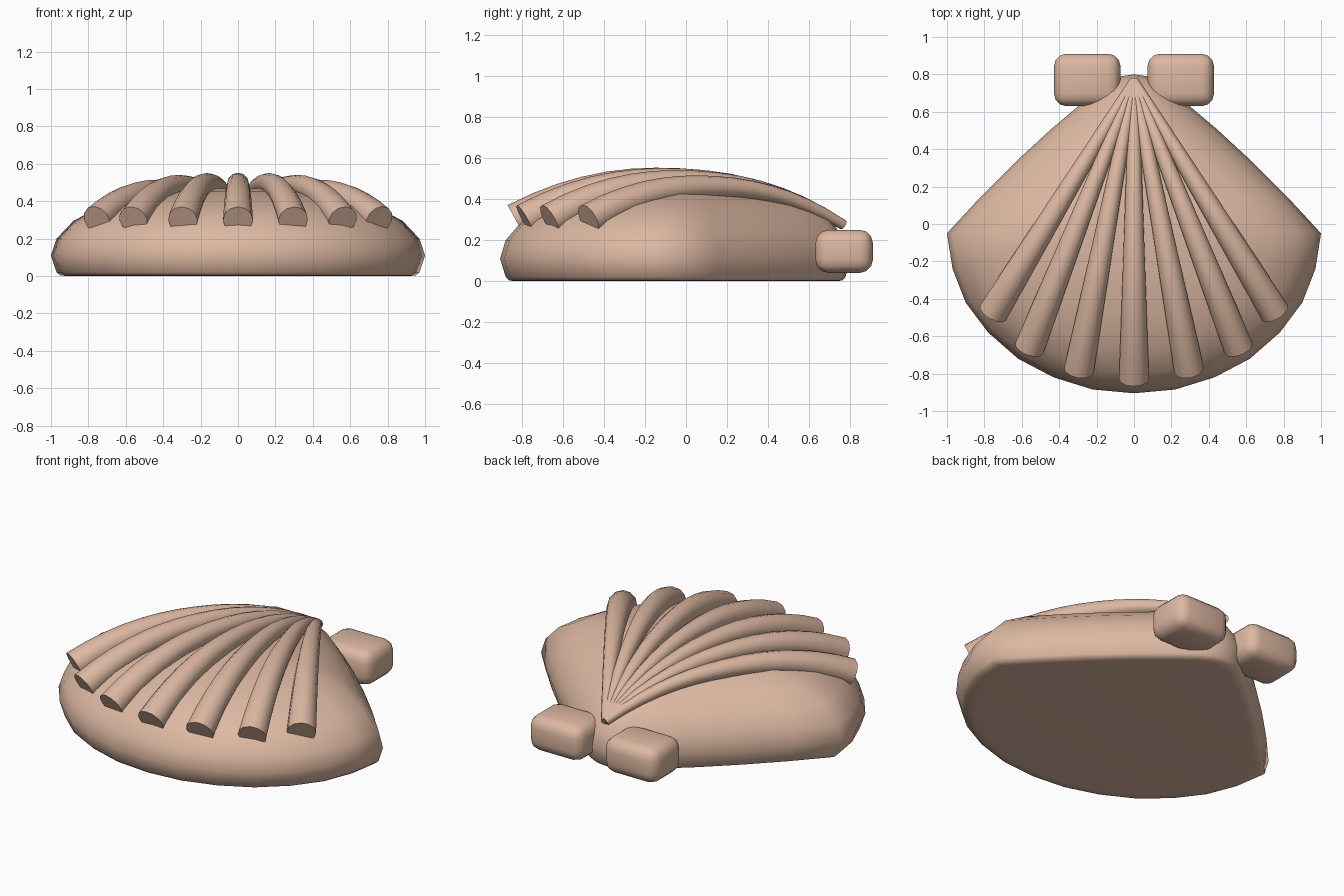
import bpy, bmesh, math
from mathutils import Vector

if "Cube" in bpy.data.objects:
    bpy.data.objects.remove(bpy.data.objects["Cube"])

tan = bpy.data.materials.new("shell_tan")
tan.diffuse_color = (0.72, 0.48, 0.36, 1)
tan.use_nodes = True
tan.node_tree.nodes["Principled BSDF"].inputs["Base Color"].default_value = tan.diffuse_color


def finish(name, bm, angle):
    bmesh.ops.recalc_face_normals(bm, faces=bm.faces)
    me = bpy.data.meshes.new(name)
    bm.to_mesh(me)
    bm.free()
    me.materials.append(tan)
    ob = bpy.data.objects.new(name, me)
    bpy.context.collection.objects.link(ob)
    bpy.ops.object.select_all(action='DESELECT')
    ob.select_set(True)
    bpy.context.view_layer.objects.active = ob
    bpy.ops.object.shade_smooth_by_angle(angle=math.radians(angle))
    return ob


def skin(bm, rings):
    for a, b in zip(rings, rings[1:]):
        n = len(a)
        for i in range(n):
            j = (i + 1) % n
            bm.faces.new((a[i], a[j], b[j], b[i]))


# Shell body: fan outline scaled through the height of the dome
half = [(0.07, 0.79), (0.14, 0.755), (0.28, 0.645), (0.44, 0.51), (0.63, 0.335),
        (0.82, 0.145), (1.0, -0.05), (0.97, -0.24), (0.90, -0.42), (0.78, -0.58),
        (0.62, -0.72), (0.43, -0.82), (0.22, -0.885)]
outline = [(0, 0.80)] + half + [(0, -0.905)] + [(-x, y) for x, y in reversed(half)]
profile = [(0.90, 0), (0.95, 0.003), (0.97, 0.02), (1.0, 0.11), (0.97, 0.20),
           (0.88, 0.295), (0.74, 0.37), (0.55, 0.425), (0.35, 0.455), (0.15, 0.468)]
bm = bmesh.new()
rings = [[bm.verts.new((x * s, y * s, z)) for x, y in outline] for s, z in profile]
skin(bm, rings)
bm.faces.new(rings[0])
top = bm.verts.new((0, 0, 0.47))
for i, v in enumerate(rings[-1]):
    bm.faces.new((v, rings[-1][(i + 1) % len(outline)], top))
finish("shell_body", bm, 55)


# Ribs: tapered round tubes arching from the hinge to the front rim
def rib(name, ex, ey, rise, steps=14, sides=12):
    start, end = Vector((0, 0.765, 0.275)), Vector((ex, ey, 0.30))
    flat = Vector((ex, ey - 0.765, 0)).normalized()
    side = Vector((-flat.y, flat.x, 0))

    def point(t):
        p = start.lerp(end, t)
        p.z += rise * (1 - abs(2 * t - 1) ** 2.2)
        return p

    bm = bmesh.new()
    rings = []
    for k in range(steps + 1):
        t = k / steps
        tangent = (point(min(t + 0.03, 1)) - point(max(t - 0.03, 0))).normalized()
        up = tangent.cross(side)
        if up.z < 0:
            up.negate()
        r = 0.025 + 0.055 * t
        ring = []
        for i in range(sides):
            a = 2 * math.pi * i / sides
            ring.append(bm.verts.new(point(t) + side * r * math.cos(a) + up * r * math.sin(a)))
        rings.append(ring)
    skin(bm, rings)
    bm.faces.new(rings[0])
    bm.faces.new(rings[-1])
    finish(name, bm, 50)


rib("rib_centre", 0, -0.83, 0.21)
for n, (x, y, h) in enumerate([(0.295, -0.785, 0.208), (0.56, -0.665, 0.198),
                               (0.755, -0.475, 0.172)], 1):
    rib(f"rib_right_{n}", x, y, h)
    rib(f"rib_left_{n}", -x, y, h)

# Hinge ears: rounded blocks either side of the hinge
for label, sx in (("right", 1), ("left", -1)):
    bm = bmesh.new()
    bmesh.ops.create_cube(bm, size=1)
    for v in bm.verts:
        v.co = Vector((v.co.x * 0.355 + sx * 0.25, v.co.y * 0.28 + 0.77, v.co.z * 0.21 + 0.145))
    bmesh.ops.bevel(bm, geom=bm.edges[:], offset=0.065, segments=3, profile=0.5,
                    affect='EDGES')
    finish(f"hinge_ear_{label}", bm, 50)
